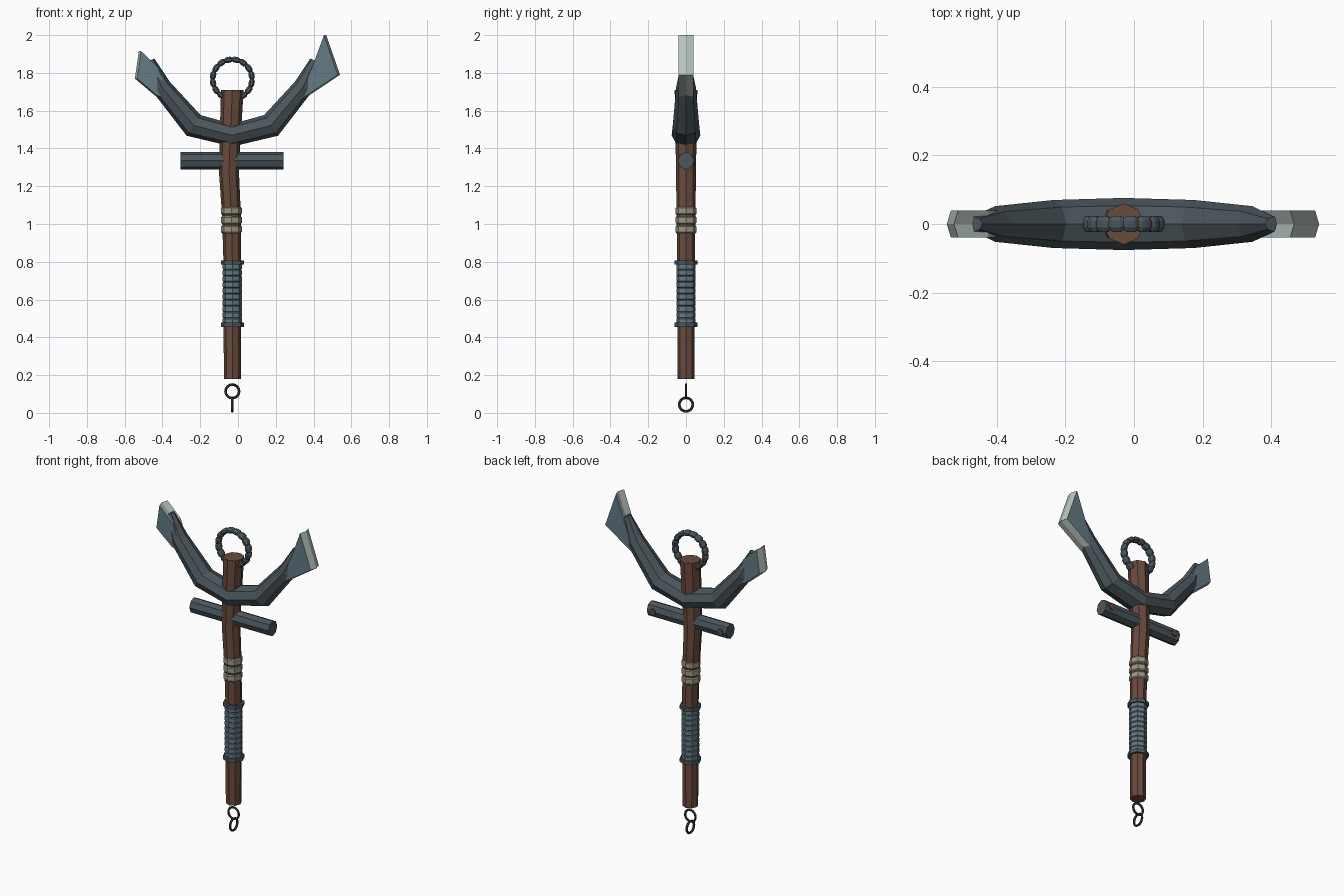
import bpy, bmesh, math
from mathutils import Vector

cube = bpy.data.objects.get("Cube")
if cube:
    bpy.data.objects.remove(cube)


def material(name, rgb):
    m = bpy.data.materials.new(name)
    m.use_nodes = True
    m.diffuse_color = (*rgb, 1)
    bsdf = m.node_tree.nodes["Principled BSDF"]
    bsdf.inputs["Base Color"].default_value = (*rgb, 1)
    bsdf.inputs["Roughness"].default_value = 0.8
    return m


slate = material("dark slate", (0.07, 0.093, 0.107))
steel = material("blue grey steel", (0.125, 0.195, 0.23))
edge_grey = material("pale edge", (0.47, 0.55, 0.52))
wood = material("brown wood", (0.14, 0.07, 0.046))
cloth = material("beige cloth", (0.33, 0.31, 0.235))
iron = material("chain iron", (0.035, 0.045, 0.042))
AXIS_X = -0.03


def finish(name, bm, *mats):
    bmesh.ops.recalc_face_normals(bm, faces=bm.faces)
    mesh = bpy.data.meshes.new(name)
    bm.to_mesh(mesh)
    bm.free()
    for m in mats:
        mesh.materials.append(m)
    ob = bpy.data.objects.new(name, mesh)
    bpy.context.collection.objects.link(ob)
    return ob


def loft(name, path, mat, sides=8, closed=False, turn=0.0, tangent=None):
    """Sweep a polygon along (x, z, in-plane radius, y radius) stations."""
    bm = bmesh.new()
    n = len(path)
    rings = []
    for i, (x, z, r, ry) in enumerate(path):
        if tangent:
            t = Vector(tangent)
        else:
            a = path[(i - 1) % n] if closed or i else path[i]
            b = path[(i + 1) % n] if closed or i < n - 1 else path[i]
            t = Vector((b[0] - a[0], 0, b[1] - a[1])).normalized()
        side = Vector((t.z, 0, -t.x))
        ring = []
        for k in range(sides):
            ang = math.tau * k / sides + turn
            ring.append(bm.verts.new(Vector((x, 0, z)) + side * r * math.cos(ang)
                                     + Vector((0, ry * math.sin(ang), 0))))
        rings.append(ring)
    for i in range(n if closed else n - 1):
        p, q = rings[i], rings[(i + 1) % n]
        for k in range(sides):
            j = (k + 1) % sides
            bm.faces.new((p[k], p[j], q[j], q[k]))
    if not closed:
        bm.faces.new(rings[0])
        bm.faces.new(rings[-1])
    return finish(name, bm, mat)


def upright(name, stations, mat):
    return loft(name, [(x, z, r, r) for x, z, r in stations], mat, tangent=(0, 0, 1))


def circle(cz, major, steps, radii):
    """Closed circular path with radii repeating along it."""
    return [(AXIS_X + major * math.cos(math.tau * i / steps),
             cz + major * math.sin(math.tau * i / steps),
             *radii[i % len(radii)]) for i in range(steps)]


# Slightly bent wooden shaft
upright("shaft", [(AXIS_X, 0.18, 0.045), (AXIS_X, 0.8, 0.047), (-0.035, 1.05, 0.05),
                  (-0.048, 1.28, 0.053), (-0.043, 1.42, 0.055), (AXIS_X, 1.71, 0.06)], wood)

# Cloth bands
for i in range(3):
    z = 0.95 + i * 0.049
    upright(f"cloth_band_{i + 1}", [(-0.035, z, 0.049), (-0.035, z + 0.007, 0.055),
                                    (-0.035, z + 0.036, 0.055), (-0.035, z + 0.043, 0.049)], cloth)

# Bound grip with shallow grooves, and its two collars
courses = 10
step = 0.32 / courses
grip = []
for i in range(courses):
    z = 0.47 + i * step
    grip += [(AXIS_X, z, 0.047), (AXIS_X, z + 0.004, 0.051),
             (AXIS_X, z + step - 0.004, 0.051), (AXIS_X, z + step - 0.0005, 0.047)]
upright("grip", grip, steel)
for label, z in (("lower", 0.455), ("upper", 0.785)):
    upright(f"{label}_collar", [(AXIS_X, z, 0.061), (AXIS_X, z + 0.023, 0.061)], slate)

# Crossbar and its rear rivets
loft("crossbar", [(-0.305, 1.335, 0.047, 0.043), (0.24, 1.335, 0.047, 0.043)], slate)
for label, x in (("right", -0.265), ("left", 0.2)):
    bm = bmesh.new()
    bmesh.ops.create_cone(bm, cap_ends=True, segments=8, radius1=0.02, radius2=0.02, depth=0.02)
    rivet = finish(f"{label}_rivet", bm, wood)
    rivet.rotation_euler.x = math.pi / 2
    rivet.location = (x, 0.036, 1.335)

# Curved anchor arms, mirrored about the shaft
half = [(0.205, 1.522, 0.066, 0.07), (0.375, 1.725, 0.052, 0.052), (0.437, 1.865, 0.027, 0.022)]
arm = [(AXIS_X - d, z, r, ry) for d, z, r, ry in reversed(half)]
arm.append((AXIS_X, 1.47, 0.06, 0.076))
arm += [(AXIS_X + d, z, r, ry) for d, z, r, ry in half]
loft("anchor_arms", arm, slate)


def blade(name, outline):
    """Steel plate whose rim rises to a pale central ridge."""
    bm = bmesh.new()
    rings = []
    for y, inset in ((-0.04, 0.012), (0, 0), (0.04, 0.012)):
        rings.append([bm.verts.new((x - math.copysign(inset, x), y, z)) for x, z in outline])
    n = len(outline)
    for p, q in zip(rings, rings[1:]):
        for k in range(n):
            j = (k + 1) % n
            bm.faces.new((p[k], p[j], q[j], q[k])).material_index = 1
    bm.faces.new(rings[0])
    bm.faces.new(rings[2])
    return finish(name, bm, steel, edge_grey)


blade("left_blade", [(0.467, 2.0), (0.54, 1.79), (0.375, 1.68), (0.335, 1.66), (0.39, 1.79)])
blade("right_blade", [(-0.525, 1.915), (-0.546, 1.77), (-0.44, 1.68), (-0.375, 1.66), (-0.435, 1.83)])

# Corded top ring: thick wraps with thin gaps
wraps = circle(1.767, 0.104, 64, [(0.011, 0.019), (0.017, 0.026), (0.017, 0.026), (0.017, 0.026)])
loft("top_ring", wraps, slate, closed=True, turn=math.pi / 8)

# Two chain links, the lower one turned a quarter
loft("upper_link", circle(0.114, 0.036, 16, [(0.007, 0.007)]), iron, sides=6, closed=True)
lower = loft("lower_link", circle(0.044, 0.036, 16, [(0.007, 0.007)]), iron, sides=6, closed=True)
lower.rotation_euler.z = math.pi / 2
lower.location = (AXIS_X, -AXIS_X, 0)
